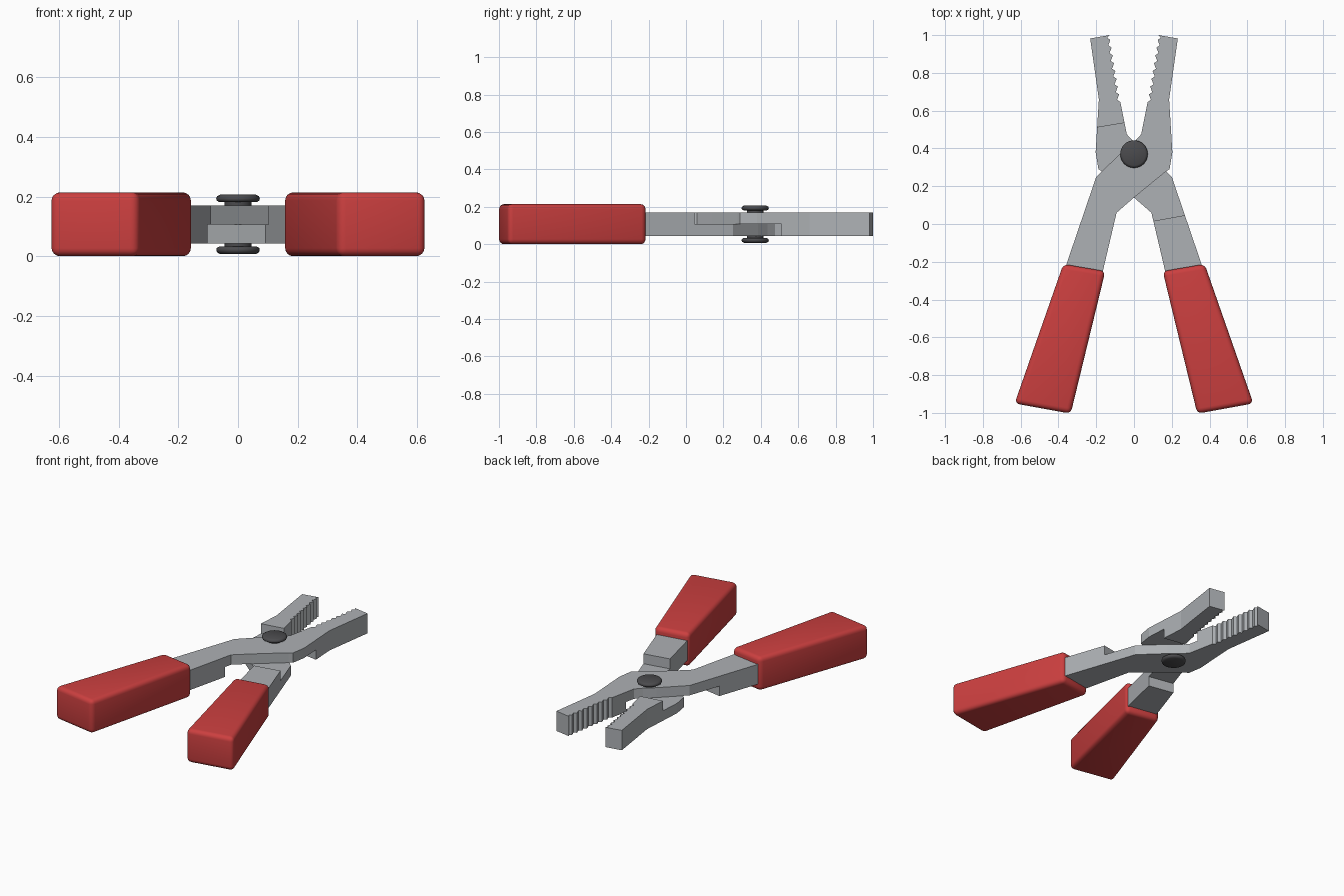
import bpy, bmesh
from math import pi, cos, sin
from mathutils import Matrix

MID = 0.107      # height of the plane shared by both halves
HALF = 0.0635    # half thickness of the steel
PIVOT_Y = 0.37

old = bpy.data.objects.get("Cube")
if old:
    bpy.data.objects.remove(old, do_unlink=True)


def material(name, color, rough):
    m = bpy.data.materials.new(name)
    m.use_nodes = True
    m.diffuse_color = color
    bsdf = m.node_tree.nodes["Principled BSDF"]
    bsdf.inputs["Base Color"].default_value = color
    bsdf.inputs["Roughness"].default_value = rough
    return m


steel = material("steel grey", (0.42, 0.44, 0.46, 1), 0.5)
red = material("grip red", (0.60, 0.05, 0.05, 1), 0.5)
dark = material("rivet dark grey", (0.07, 0.07, 0.075, 1), 0.5)


def finish(bm, name, mat):
    bmesh.ops.recalc_face_normals(bm, faces=bm.faces)
    me = bpy.data.meshes.new(name)
    bm.to_mesh(me)
    bm.free()
    me.materials.append(mat)
    ob = bpy.data.objects.new(name, me)
    bpy.context.collection.objects.link(ob)
    return ob


def prism(name, outline, z0, z1, mat):
    bm = bmesh.new()
    face = bm.faces.new([bm.verts.new((x, y, z0)) for x, y in outline])
    ext = bmesh.ops.extrude_face_region(bm, geom=[face])
    top = [v for v in ext["geom"] if isinstance(v, bmesh.types.BMVert)]
    bmesh.ops.translate(bm, verts=top, vec=(0, 0, z1 - z0))
    return finish(bm, name, mat)


def select_only(ob):
    bpy.ops.object.select_all(action='DESELECT')
    ob.select_set(True)
    bpy.context.view_layer.objects.active = ob


def apply_modifiers(ob):
    select_only(ob)
    for mod in list(ob.modifiers):
        bpy.ops.object.modifier_apply(modifier=mod.name)


def opposite(ob, name):
    # the second half is the first one turned over about the long axis
    twin = ob.copy()
    twin.data = ob.data.copy()
    twin.name = name
    twin.data.transform(Matrix.Translation((0, 0, 2 * MID)) @ Matrix.Rotation(pi, 4, 'Y'))
    bpy.context.collection.objects.link(twin)
    return twin


# Gripping teeth along the inner edge of the jaw
teeth = []
COUNT = 8
for i in range(COUNT):
    t = i / COUNT
    x, y = 0.072 + 0.053 * t, 0.645 + 0.33 * t
    teeth += [(x, y), (x + 0.018, y + 0.012)]

# One steel half: handle, crossing middle and jaw
outline = [(-0.50, -0.60), (-0.36, -0.22), (-0.2, 0.25), (-0.06, 0.385), (0.0, 0.435),
           (0.038, 0.475)] + teeth + [
           (0.125, 0.975), (0.142, 0.985), (0.13, 1.0), (0.232, 0.982), (0.186, 0.66),
           (0.203, 0.38), (0.188, 0.29), (0.165, 0.275), (0.0, 0.14), (-0.092, 0.06),
           (-0.165, -0.25), (-0.25, -0.60)]
half = prism("left_jaw_and_right_handle", outline, MID - HALF, MID + HALF, steel)

# Lap joint: remove the lower layer between the two step lines
cutter = prism("lap_cutter", [(-0.4, 0.07), (0.3, -0.057), (0.4, 0.477), (-0.3, 0.593)],
               -0.1, MID, steel)
cutter.hide_render = True
mod = half.modifiers.new("lap", 'BOOLEAN')
mod.operation = 'DIFFERENCE'
mod.solver = 'EXACT'
mod.object = cutter
apply_modifiers(half)
bpy.data.objects.remove(cutter, do_unlink=True)
opposite(half, "right_jaw_and_left_handle")

# Rounded handle grips
grip = prism("right_grip", [(-0.374, -0.212), (-0.152, -0.25), (-0.335, -1.004), (-0.632, -0.95)],
             0.0, 2 * MID, red)
bev = grip.modifiers.new("round", 'BEVEL')
bev.width = 0.027
bev.segments = 4
bev.limit_method = 'ANGLE'
apply_modifiers(grip)
left_grip = opposite(grip, "left_grip")

# Rivet: lathed head and neck, one on each side of the joint
profile = [(0.045, 0.03), (0.045, 0.074), (0.062, 0.074), (0.071, 0.079), (0.073, 0.086),
           (0.070, 0.094), (0.060, 0.0995)]
SIDES = 32


def rivet_head(name):
    bm = bmesh.new()
    rings = [[bm.verts.new((r * cos(2 * pi * i / SIDES), PIVOT_Y + r * sin(2 * pi * i / SIDES), MID + z))
              for i in range(SIDES)] for r, z in profile]
    for a, b in zip(rings, rings[1:]):
        for i in range(SIDES):
            j = (i + 1) % SIDES
            bm.faces.new((a[i], a[j], b[j], b[i]))
    bm.faces.new(rings[0])
    centre = bm.verts.new((0, PIVOT_Y, MID + 0.1))
    for i in range(SIDES):
        bm.faces.new((rings[-1][i], rings[-1][(i + 1) % SIDES], centre))
    return finish(bm, name, dark)


rivet = rivet_head("rivet_top")
rivet_back = opposite(rivet, "rivet_bottom")

# Smooth the rounded parts, keep the steel faceted
for ob in (grip, left_grip, rivet, rivet_back):
    select_only(ob)
    bpy.ops.object.shade_smooth_by_angle(angle=0.8)
